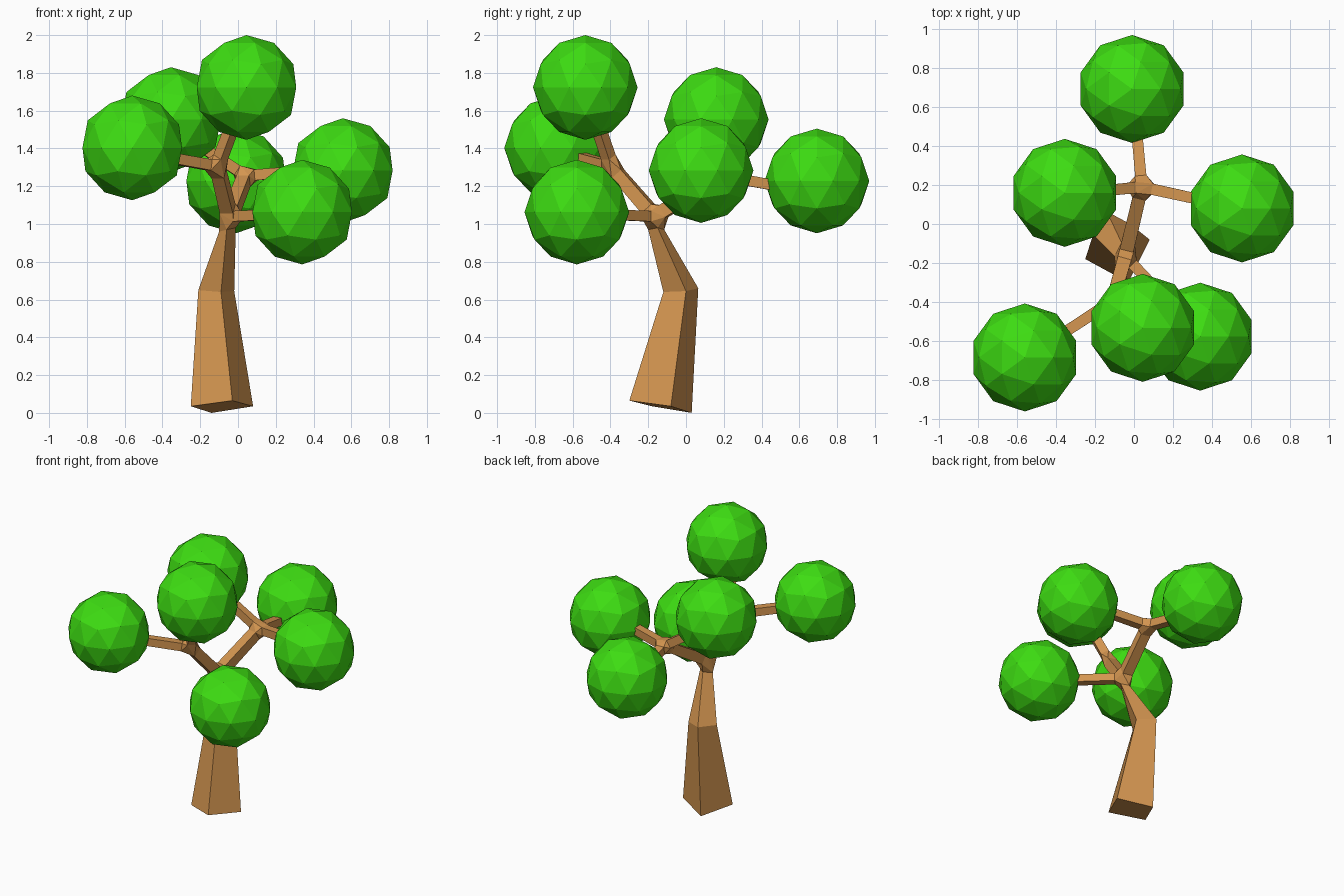
import bpy, bmesh
from mathutils import Vector

if "Cube" in bpy.data.objects:
    bpy.data.objects.remove(bpy.data.objects["Cube"])


def material(name, color):
    m = bpy.data.materials.new(name)
    m.diffuse_color = color
    m.use_nodes = True
    m.node_tree.nodes["Principled BSDF"].inputs["Base Color"].default_value = m.diffuse_color
    return m


bark = material("bark", (0.65, 0.30, 0.08, 1))
leaf = material("leaf", (0.047, 0.72, 0.006, 1))


def finish(bm, name, mat):
    bmesh.ops.recalc_face_normals(bm, faces=bm.faces)
    me = bpy.data.meshes.new(name)
    bm.to_mesh(me)
    bm.free()
    me.materials.append(mat)
    ob = bpy.data.objects.new(name, me)
    bpy.context.collection.objects.link(ob)


def loft(name, rings):
    """Closed four-sided tube through the rings."""
    bm = bmesh.new()
    rows = [[bm.verts.new(p) for p in r] for r in rings]
    for a, b in zip(rows, rows[1:]):
        for i in range(4):
            j = (i + 1) % 4
            bm.faces.new((a[i], a[j], b[j], b[i]))
    bm.faces.new(rows[0])
    bm.faces.new(rows[-1])
    finish(bm, name, bark)


def ring(center, direction, h):
    """Square section of half-width h across a direction."""
    side = direction.cross(Vector((0, 0, 1))).normalized() * h
    up = side.cross(direction).normalized() * h
    return [center + side * a + up * b for a, b in ((-1, -1), (1, -1), (1, 1), (-1, 1))]


joint_points = {}


def branch(name, start, end, h0, h1, end_joint=None, gap=0.055):
    a, b = Vector(joints[start]), Vector(joints[end_joint] if end_joint else end)
    d = (b - a).normalized()
    r0 = ring(a + d * gap, d, h0)
    r1 = ring(b - d * gap if end_joint else b, d, h1)
    joint_points.setdefault(start, []).extend(r0)
    if end_joint:
        joint_points.setdefault(end_joint, []).extend(r1)
    loft(name, [r0, r1])


# Bent, tapering trunk
trunk = [
    [(-0.25, -0.18, 0.035), (-0.03, -0.30, 0.065), (0.08, -0.08, 0.035), (-0.14, 0.03, 0.0)],
    [(-0.21, -0.055, 0.65), (-0.09, -0.12, 0.64), (-0.02, 0.0, 0.645), (-0.14, 0.065, 0.66)],
    [(-0.10, -0.165, 0.96), (-0.06, -0.20, 0.97), (-0.012, -0.15, 0.98), (-0.055, -0.115, 0.97)],
]
loft("trunk", trunk)

# Branches between the forks and out to the leaf balls
joints = {
    "trunk_fork": (-0.045, -0.165, 1.04),
    "front_fork": (-0.11, -0.395, 1.305),
    "back_fork": (0.04, 0.19, 1.255),
}
joint_points["trunk_fork"] = [Vector(p) for p in trunk[-1]]
branch("front_limb", "trunk_fork", None, 0.036, 0.034, "front_fork")
branch("back_limb", "trunk_fork", None, 0.036, 0.034, "back_fork")
branch("low_branch", "trunk_fork", (0.30, -0.53, 1.055), 0.028, 0.027)
branch("left_front_branch", "front_fork", (-0.50, -0.65, 1.375), 0.029, 0.027)
branch("top_branch", "front_fork", (0.02, -0.51, 1.65), 0.029, 0.027)
branch("left_back_branch", "back_fork", (-0.32, 0.155, 1.49), 0.029, 0.027)
branch("right_branch", "back_fork", (0.50, 0.09, 1.295), 0.029, 0.027)
branch("rear_branch", "back_fork", (0.0, 0.63, 1.175), 0.029, 0.027)

# Faceted knuckles where the limbs meet
for name, pts in joint_points.items():
    bm = bmesh.new()
    verts = [bm.verts.new(p) for p in pts]
    res = bmesh.ops.convex_hull(bm, input=verts)
    loose = [v for v in bm.verts if not v.link_faces]
    bmesh.ops.delete(bm, geom=loose, context="VERTS")
    finish(bm, name, bark)

# Leaf balls
balls = {
    "top": (0.045, -0.533, 1.723),
    "left_front": (-0.56, -0.685, 1.403),
    "left_back": (-0.355, 0.16, 1.553),
    "right": (0.555, 0.08, 1.283),
    "low": (0.34, -0.578, 1.063),
    "rear": (-0.01, 0.693, 1.228),
}
for name, c in balls.items():
    bm = bmesh.new()
    bmesh.ops.create_icosphere(bm, subdivisions=2, radius=0.277)
    bmesh.ops.translate(bm, verts=bm.verts, vec=c)
    finish(bm, name + "_leaf_ball", leaf)
